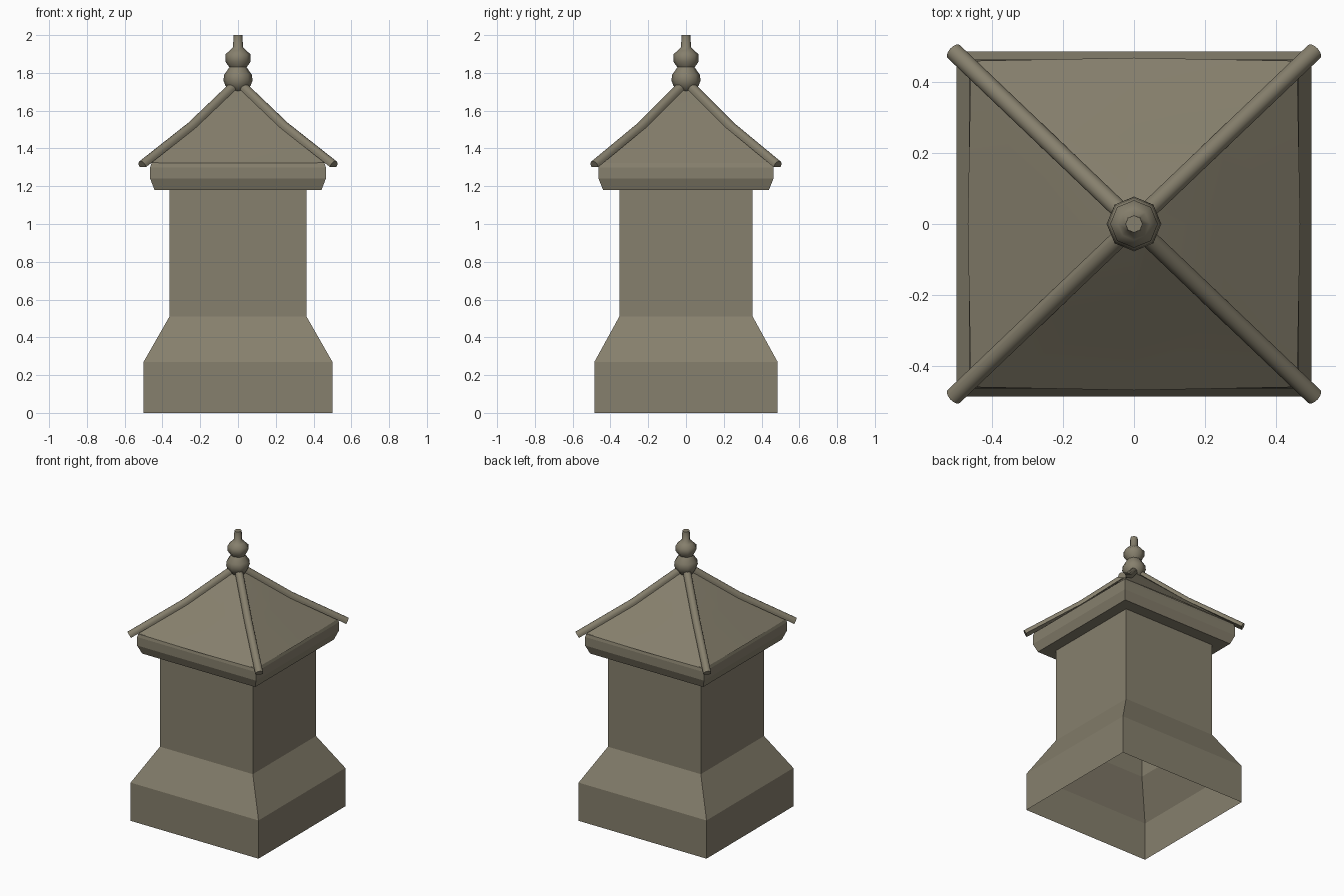
import bpy, bmesh, math
from mathutils import Vector

if "Cube" in bpy.data.objects:
    bpy.data.objects.remove(bpy.data.objects["Cube"])

stone = bpy.data.materials.new("weathered stone")
stone.diffuse_color = (0.24, 0.215, 0.153, 1)
stone.use_nodes = True
stone.node_tree.nodes["Principled BSDF"].inputs["Base Color"].default_value = stone.diffuse_color


def loft(name, rings, cap_start=False, cap_end=False, smooth=None, flip=False):
    """Skin a list of closed rings with quads (or a fan to a single point)."""
    bm = bmesh.new()
    rows = [[bm.verts.new(p) for p in ring] for ring in rings]
    for a, b in zip(rows, rows[1:]):
        n = len(a)
        for i in range(n):
            j = (i + 1) % n
            if len(b) == 1:
                bm.faces.new((a[i], a[j], b[0]))
            else:
                bm.faces.new((a[i], a[j], b[j], b[i]))
    if cap_start:
        bm.faces.new(rows[0][::-1])
    if cap_end:
        bm.faces.new(rows[-1])
    if flip:
        bmesh.ops.reverse_faces(bm, faces=bm.faces[:])
    me = bpy.data.meshes.new(name)
    bm.to_mesh(me)
    bm.free()
    me.materials.append(stone)
    ob = bpy.data.objects.new(name, me)
    bpy.context.collection.objects.link(ob)
    if smooth:
        bpy.ops.object.select_all(action='DESELECT')
        ob.select_set(True)
        bpy.context.view_layer.objects.active = ob
        bpy.ops.object.shade_smooth_by_angle(angle=math.radians(smooth))
    return ob


def rect(x, y, z):
    return [(-x, -y, z), (x, -y, z), (x, y, z), (-x, y, z)]


def bowed_rect(x, y, z, bow, mid_drop=0):
    """Rectangle whose sides bulge slightly at the middle."""
    zm = z - mid_drop
    return [(-x, -y, z), (0, -y - bow, zm), (x, -y, z), (x + bow, 0, zm),
            (x, y, z), (0, y + bow, zm), (-x, y, z), (-x - bow, 0, zm)]


# Hollow pedestal, open underneath
loft("pedestal", [rect(0.50, 0.485, 0), rect(0.50, 0.485, 0.27),
                  rect(0.363, 0.353, 0.51), rect(0.363, 0.353, 1.18)])

# Eave band with soffit
loft("eave_band", [rect(0.363, 0.353, 1.18), rect(0.442, 0.439, 1.18),
                   rect(0.465, 0.463, 1.24), rect(0.465, 0.463, 1.30),
                   bowed_rect(0.457, 0.457, 1.325, 0.0)[::2]])

# Concave pyramid roof
loft("roof", [bowed_rect(0.459, 0.459, 1.322, 0.009),
              bowed_rect(0.25, 0.243, 1.515, 0.004),
              bowed_rect(0.04, 0.04, 1.71, 0), [(0, 0, 1.74)]], smooth=50)

# Half-round ridge tiles on the four hips
for label, sx, sy in (("front_left", -1, -1), ("front_right", 1, -1),
                      ("back_right", 1, 1), ("back_left", -1, 1)):
    path = [Vector((sx * a, sy * b, c)) for a, b, c in
            ((0.508, 0.486, 1.312), (0.247, 0.237, 1.518), (0.03, 0.03, 1.725))]
    rings = []
    for i, p in enumerate(path):
        d = (path[min(i + 1, 2)] - path[max(i - 1, 0)]).normalized()
        side = d.cross(Vector((0, 0, 1))).normalized()
        up = side.cross(d)
        arc = [p + side * 0.025 * math.cos(t * math.pi / 6)
               + up * 0.024 * math.sin(t * math.pi / 6) for t in range(7)]
        rings.append([p + side * 0.025 - up * 0.012] + arc
                     + [p - side * 0.025 - up * 0.012])
    tile = loft("ridge_tile_" + label, rings, True, True, smooth=40)
    bm = bmesh.new()
    bm.from_mesh(tile.data)
    bmesh.ops.recalc_face_normals(bm, faces=bm.faces[:])
    bm.to_mesh(tile.data)
    bm.free()

# Turned eight-sided finial
profile = [(0.045, 1.70), (0.068, 1.735), (0.077, 1.76), (0.073, 1.79),
           (0.046, 1.83), (0.067, 1.86), (0.067, 1.897), (0.045, 1.918),
           (0.026, 1.937), (0.024, 2.0)]
loft("finial", [[(r * math.cos(k * math.pi / 4), r * math.sin(k * math.pi / 4), z)
                 for k in range(8)] for r, z in profile], True, True, smooth=60)
